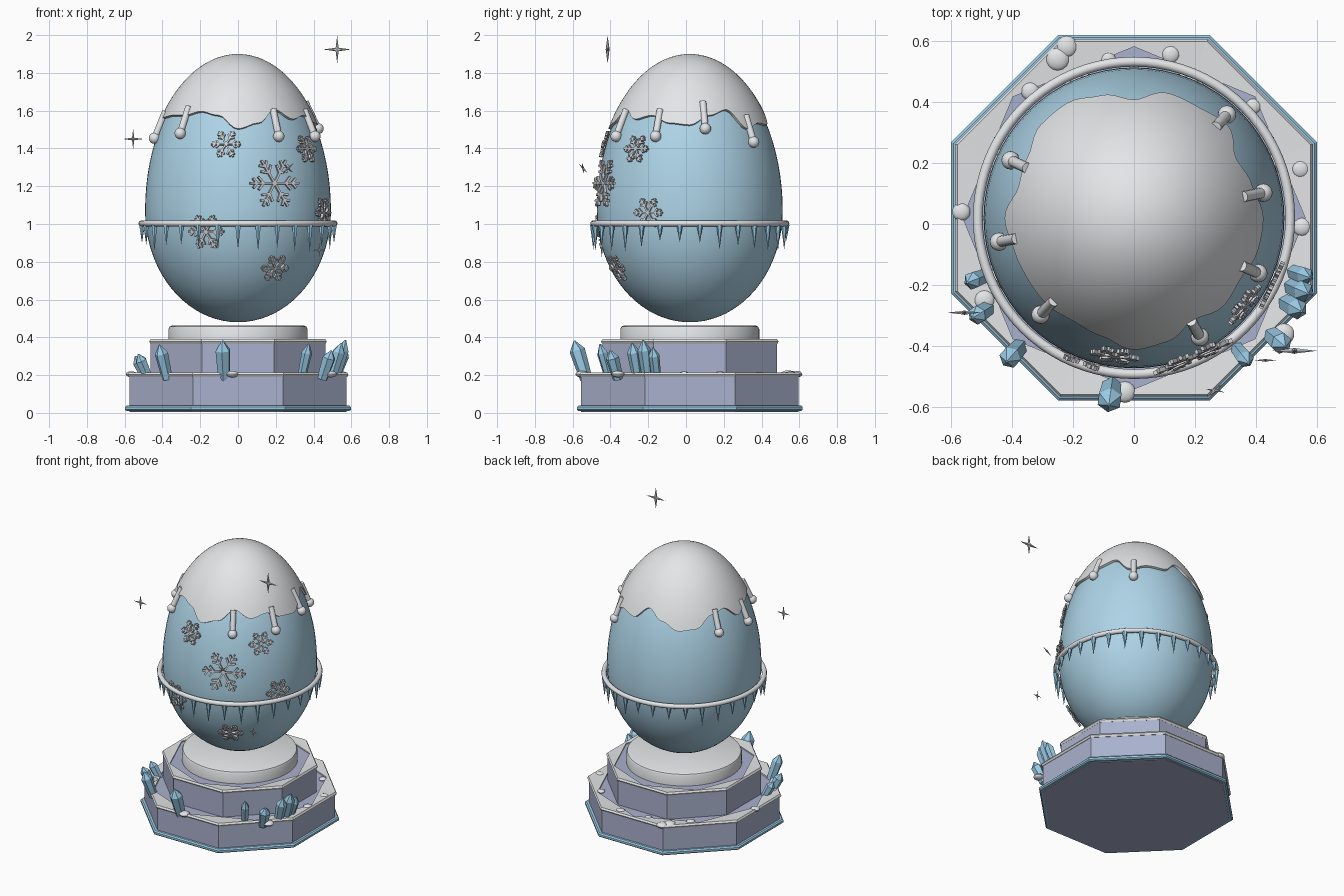
import bpy, bmesh, math, random
from math import sin, cos, pi, radians
from mathutils import Vector, Matrix

if "Cube" in bpy.data.objects:
    bpy.data.objects.remove(bpy.data.objects["Cube"])
random.seed(4)
CY = 0.02                      # centre of the stand and egg in y
EGG_Z, EGG_R, EGG_UP, EGG_DOWN = 1.07, 0.492, 0.816, 0.59


def material(name, color):
    m = bpy.data.materials.new(name)
    m.use_nodes = True
    m.diffuse_color = (*color, 1)
    bsdf = m.node_tree.nodes["Principled BSDF"]
    bsdf.inputs["Base Color"].default_value = (*color, 1)
    bsdf.inputs["Roughness"].default_value = 0.6
    return m


SNOW = material("snow white", (0.86, 0.87, 0.89))
EGG = material("egg blue", (0.46, 0.72, 0.88))
STONE = material("lavender stone", (0.40, 0.44, 0.61))
ICE = material("ice blue", (0.34, 0.62, 0.82))
FROST = material("frost silver", (0.62, 0.63, 0.66))


def finish(bm, name, mat, smooth=True):
    bmesh.ops.recalc_face_normals(bm, faces=bm.faces)
    mesh = bpy.data.meshes.new(name)
    bm.to_mesh(mesh)
    bm.free()
    mesh.materials.append(mat)
    ob = bpy.data.objects.new(name, mesh)
    bpy.context.collection.objects.link(ob)
    if smooth:
        bpy.ops.object.select_all(action='DESELECT')
        ob.select_set(True)
        bpy.context.view_layer.objects.active = ob
        bpy.ops.object.shade_smooth_by_angle(angle=radians(40))
    return ob


def skin(loops, closed=False):
    """Join rings of points into a surface, capped unless closed on itself."""
    bm = bmesh.new()
    rings = [[bm.verts.new(p) for p in ring] for ring in loops]
    n = len(rings[0])
    pairs = list(zip(rings, rings[1:])) + ([(rings[-1], rings[0])] if closed else [])
    for a, b in pairs:
        for i in range(n):
            j = (i + 1) % n
            bm.faces.new((a[i], a[j], b[j], b[i]))
    if not closed:
        bm.faces.new(rings[0])
        bm.faces.new(rings[-1])
    return bm


def polar(r, a, z):
    return Vector((r * cos(a), CY + r * sin(a), z))


def ring(r, z, n, turn=0.0):
    return [polar(r, turn + 2 * pi * i / n, z) for i in range(n)]


def surface(a, phi, off=0.0):
    """Point and normal on the egg at a heading and latitude."""
    h = EGG_UP if phi > 0 else EGG_DOWN
    n = Vector((cos(phi) / EGG_R, sin(phi) / h)).normalized()
    normal = Vector((n.x * cos(a), n.x * sin(a), n.y))
    return polar(EGG_R * cos(phi), a, EGG_Z + h * sin(phi)) + normal * off, normal


def latitude(z):
    return math.asin((z - EGG_Z) / (EGG_UP if z > EGG_Z else EGG_DOWN))


def along(p, direction):
    return Matrix.Translation(p) @ Vector(direction).to_track_quat('Z', 'Y').to_matrix().to_4x4()


def spike(bm, p, q, r1, r2, sides):
    p, q = Vector(p), Vector(q)
    bmesh.ops.create_cone(bm, cap_ends=True, segments=sides, radius1=r1, radius2=r2,
                          depth=(q - p).length, matrix=along((p + q) / 2, q - p))


# Octagonal tiers
EIGHTH = pi / 8
SEC = 1 / cos(EIGHTH)


def prism(name, apothem, z0, z1, mat):
    finish(skin([ring(apothem * SEC, z, 8, EIGHTH) for z in (z0, z1)]), name, mat, False)


prism("lower_tier", 0.575, 0.006, 0.2, STONE)
prism("upper_tier", 0.462, 0.19, 0.378, STONE)


# Base trim: a thin octagonal band around the foot
band = [(0.57, 0.01), (0.59, 0.01), (0.598, 0.017), (0.598, 0.03), (0.59, 0.038), (0.57, 0.038)]
finish(skin([ring(r * SEC, z, 8, EIGHTH) for r, z in band], True), "base_trim", ICE, False)


# Snowy ledges: octagonal outside, inner octagon turned by half a side
def ledge(name, apothem, inner, z0, z1):
    def loop(r, z, tips):
        return [polar(r * (1 if i % 2 == tips else cos(EIGHTH)), i * EIGHTH, z) for i in range(16)]
    o = apothem * SEC
    finish(skin([loop(inner, z0, 0), loop(o - 0.008, z0, 1), loop(o, (z0 + z1) / 2, 1),
                 loop(o - 0.008, z1, 1), loop(inner, z1 - 0.004, 0)], True), name, SNOW, False)


ledge("lower_snow_ledge", 0.585, 0.56, 0.19, 0.214)
ledge("upper_snow_ledge", 0.47, 0.452, 0.365, 0.39)

# Round pedestal
pedestal = [(0.368, 0.37), (0.368, 0.445), (0.362, 0.457), (0.348, 0.463)]
finish(skin([ring(r, z, 64) for r, z in pedestal]), "pedestal", SNOW)

# Egg
lats = [radians(-89.5 + 179 * i / 40) for i in range(41)]
finish(skin([[surface(2 * pi * k / 64, p)[0] for k in range(64)] for p in lats]), "egg", EGG)

# Snow cap with a wavy lower edge, heights every 15 degrees
EDGE = [1.52, 1.57, 1.60, 1.50, 1.53, 1.52, 1.60, 1.54, 1.49, 1.50, 1.57, 1.59,
        1.52, 1.56, 1.57, 1.57, 1.59, 1.57, 1.50, 1.53, 1.60, 1.55, 1.57, 1.53]
heads = [2 * pi * k / 120 for k in range(120)]


def edge_latitude(a):
    i, f = divmod(a * 24 / (2 * pi), 1)
    f = (1 - cos(pi * f)) / 2
    i = int(i)
    return latitude(EDGE[i % 24] * (1 - f) + EDGE[(i + 1) % 24] * f)


cap = [[surface(a, edge_latitude(a), -0.004)[0] for a in heads]]
for s in range(20):
    t = s / 19 * 0.99
    cap.append([surface(a, edge_latitude(a) * (1 - t) + t * pi / 2, 0.014)[0] for a in heads])
finish(skin(cap), "snow_cap", SNOW)

# Drips with a ball at the end, hanging from the cap
bm = bmesh.new()
for deg, z in [(-134, 1.475), (-61, 1.46), (-24, 1.46), (11, 1.5), (48, 1.43), (155, 1.46), (190, 1.45)]:
    a = radians(deg)
    top = surface(a, latitude(z + 0.14), 0.012)[0]
    low = surface(a, latitude(z), 0.014)[0]
    spike(bm, low, top, 0.018, 0.018, 12)
    bmesh.ops.create_uvsphere(bm, u_segments=16, v_segments=10, radius=0.03,
                              matrix=Matrix.Translation(low))
finish(bm, "snow_drips", SNOW)

# Belt ring and its icicles
belt = [ring(0.511 + 0.016 * cos(t), 1.003 + 0.016 * sin(t), 80)
        for t in [2 * pi * i / 10 for i in range(10)]]
finish(skin(belt, True), "belt", SNOW)
bm = bmesh.new()
for k in range(30):
    a = radians(-90 + 12 * k)
    spike(bm, polar(0.511, a, 0.995), polar(0.511, a, random.uniform(0.85, 0.915)), 0.017, 0, 6)
finish(bm, "icicles", ICE, False)


# Snowflakes: six arms, each with two pairs of twigs
def snowflake(name, deg, z, size):
    p, n = surface(radians(deg), latitude(z), 0.01)
    u = Vector((0, 0, 1)).cross(n).normalized()
    v = n.cross(u)
    frame = Matrix.Translation(p) @ Matrix((u, v, n)).transposed().to_4x4()
    width = 0.006 + size * 0.04
    bm = bmesh.new()

    def bar(m, length):
        bmesh.ops.create_cube(bm, size=1, matrix=m @ Matrix.Translation((length / 2, 0, 0))
                              @ Matrix.Diagonal((length, width, 0.014, 1)))
    for k in range(6):
        arm = frame @ Matrix.Rotation(k * pi / 3, 4, 'Z')
        bar(arm, size)
        for at, twig in [(0.45, 0.32), (0.72, 0.24)]:
            for side in (-1, 1):
                bar(arm @ Matrix.Translation((size * at, 0, 0))
                    @ Matrix.Rotation(side * pi / 3.6, 4, 'Z'), size * twig)
    finish(bm, name, FROST, False)


for i, (deg, z, size) in enumerate([(-98, 1.42, 0.08), (-38, 1.395, 0.08), (-67, 1.215, 0.14),
                                    (-26, 1.06, 0.085), (-110, 0.96, 0.1), (-63, 0.77, 0.08)]):
    snowflake(f"snowflake_{i + 1}", deg, z, size)


# Floating four-pointed sparkles
def sparkle(name, p, size, turn):
    bm = bmesh.new()
    for d in [(1, 0, 0), (-1, 0, 0), (0, 0, 1), (0, 0, -1)]:
        spike(bm, (0, 0, 0), Vector(d) * size, size * 0.14, 0, 6)
    ob = finish(bm, name, FROST, False)
    ob.location, ob.rotation_euler = p, turn


sparkle("sparkle_1", (0.525, -0.415, 1.924), 0.074, (0, 0, 0))
sparkle("sparkle_2", (-0.555, -0.29, 1.45), 0.055, (0, 0, 0))
sparkle("sparkle_3", (0.265, -0.545, 1.295), 0.042, (0.6, 0.6, 0.7))
sparkle("sparkle_4", (0.43, -0.446, 0.862), 0.036, (0, 0, 0))

# Ice crystals leaning outward on the lower ledge: x, y, tip height, radius
bm = bmesh.new()
for x, y, tip, r in [(-0.515, -0.18, 0.30, 0.03), (-0.5, -0.29, 0.31, 0.032), (-0.395, -0.425, 0.36, 0.036),
                     (-0.078, -0.56, 0.382, 0.042), (0.355, -0.43, 0.365, 0.028), (0.47, -0.38, 0.33, 0.036),
                     (0.52, -0.27, 0.37, 0.035), (0.54, -0.215, 0.385, 0.035), (0.545, -0.165, 0.345, 0.03)]:
    out = Vector((x, y - CY, 0)).normalized() * 0.032
    base, end = Vector((x, y, 0.18)) - out, Vector((x, y, tip)) + out
    neck = base.lerp(end, 0.75)
    spike(bm, base, neck, r * 0.8, r, 6)
    spike(bm, neck, end, r, 0.004, 6)
finish(bm, "ice_crystals", ICE, False)

# Small snow lumps on the lower ledge
bm = bmesh.new()
for x, y, r in [(-0.22, 0.58, 0.036), (-0.25, 0.54, 0.04), (0.12, 0.555, 0.03), (-0.34, 0.435, 0.03),
                (0.39, 0.385, 0.025), (-0.565, 0.04, 0.03), (0.545, 0.18, 0.03), (0.55, -0.01, 0.03),
                (-0.03, -0.55, 0.035), (-0.085, 0.54, 0.025), (-0.49, -0.25, 0.035), (0.49, -0.36, 0.035)]:
    bmesh.ops.create_uvsphere(bm, u_segments=14, v_segments=8, radius=r,
                              matrix=Matrix.Translation((x, y, 0.205)) @ Matrix.Diagonal((1, 1, 0.5, 1)))
finish(bm, "snow_lumps", SNOW)
